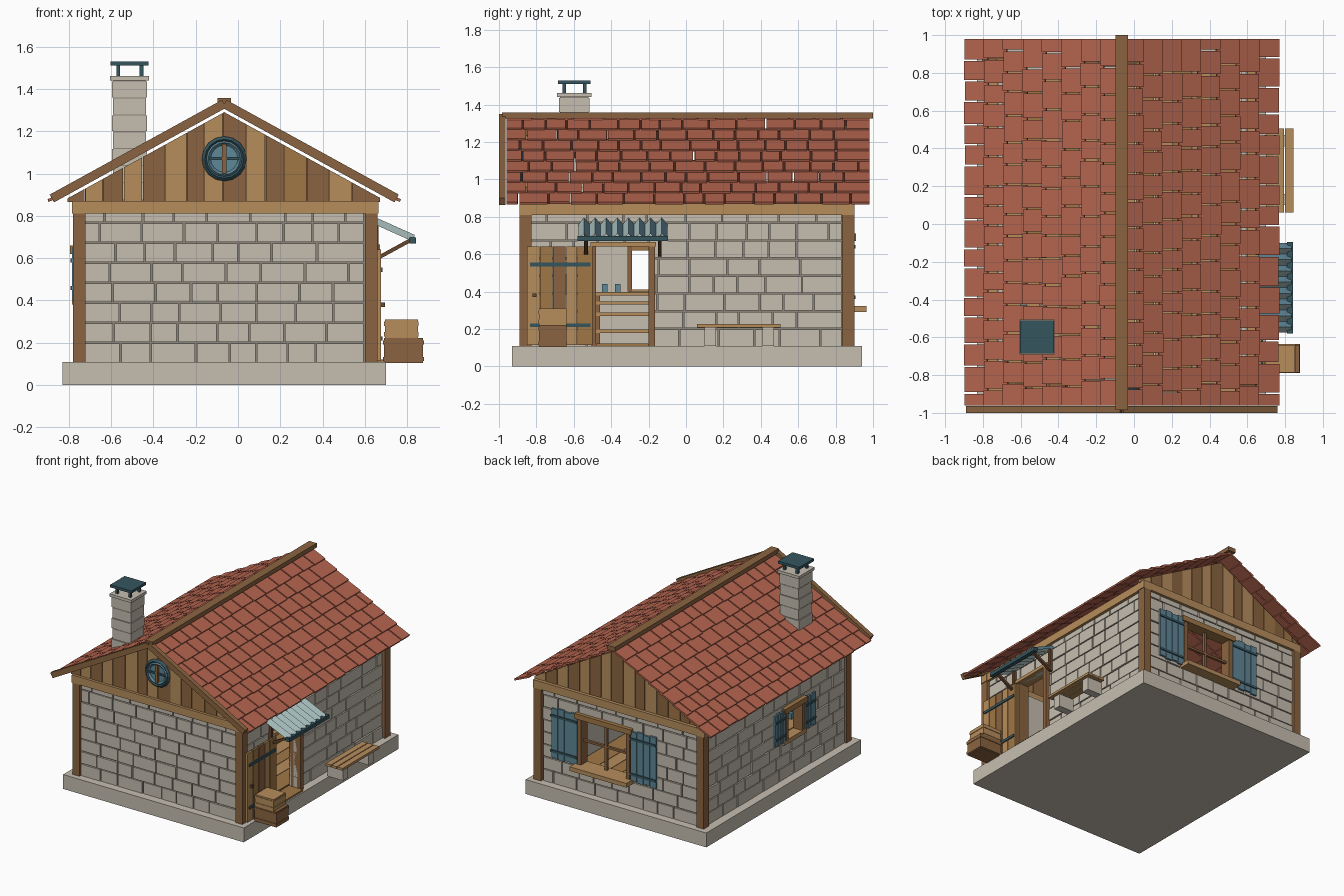
import bpy, bmesh, math, random
from mathutils import Matrix, Vector

random.seed(7)
if "Cube" in bpy.data.objects:
    bpy.data.objects.remove(bpy.data.objects["Cube"])


def material(name, code):
    rgb = [int(code[i:i + 2], 16) / 255 for i in (0, 2, 4)]
    col = [c / 12.92 if c < 0.04 else ((c + 0.055) / 1.055) ** 2.4 for c in rgb] + [1]
    m = bpy.data.materials.new(name)
    m.use_nodes = True
    m.diffuse_color = col
    m.node_tree.nodes["Principled BSDF"].inputs["Base Color"].default_value = col
    return m


STONE = material("pale stone", "c6beb0")
MORTAR = material("mortar grey", "8d867b")
CLAY = material("clay red", "b5654f")
TAN = material("tan wood", "b68d5c")
WOOD = material("mid wood", "a07746")
BROWN = material("brown wood", "8b6441")
DARK = material("dark wood", "65472d")
TEAL = material("dark teal metal", "35555f")
BLUE = material("blue paint", "5f8797")
PALE = material("pale awning", "a3bab8")


class Part:
    """One named mesh made of coloured solids."""

    def __init__(self, name):
        self.name, self.bm, self.mats = name, bmesh.new(), []

    def paint(self, faces, mat):
        if mat not in self.mats:
            self.mats.append(mat)
        for f in faces:
            f.material_index = self.mats.index(mat)

    def block(self, matrix, mat):
        vs = bmesh.ops.create_cube(self.bm, size=1, matrix=matrix)["verts"]
        self.paint({f for v in vs for f in v.link_faces}, mat)

    def box(self, x0, x1, y0, y1, z0, z1, mat):
        size = Vector((abs(x1 - x0), abs(y1 - y0), z1 - z0, 1))
        mid = Vector((x0 + x1, y0 + y1, z0 + z1)) / 2
        self.block(Matrix.Translation(mid) @ Matrix.Diagonal(size), mat)

    def panel(self, axis, u0, u1, z0, z1, d0, d1, mat):
        if axis == "y":
            self.box(u0, u1, d0, d1, z0, z1, mat)
        else:
            self.box(d0, d1, u0, u1, z0, z1, mat)

    def bar(self, a, b, wide, thick, mat):
        a, b = Vector(a), Vector(b)
        rot = (b - a).to_track_quat("X", "Z").to_matrix().to_4x4()
        size = Matrix.Diagonal(((b - a).length, wide, thick, 1))
        self.block(Matrix.Translation((a + b) / 2) @ rot @ size, mat)

    def prism(self, profile, y0, y1, mat):
        f = self.bm.faces.new([self.bm.verts.new((x, y0, z)) for x, z in profile])
        new = bmesh.ops.extrude_face_region(self.bm, geom=[f])["geom"]
        vs = [g for g in new if isinstance(g, bmesh.types.BMVert)]
        bmesh.ops.translate(self.bm, verts=vs, vec=(0, y1 - y0, 0))
        self.paint({f for v in vs for f in v.link_faces} | {f}, mat)

    def done(self):
        bmesh.ops.recalc_face_normals(self.bm, faces=self.bm.faces)
        me = bpy.data.meshes.new(self.name)
        self.bm.to_mesh(me)
        self.bm.free()
        for m in self.mats:
            me.materials.append(m)
        bpy.context.collection.objects.link(bpy.data.objects.new(self.name, me))


def spans(start, end, low, high):
    """Random widths filling a length."""
    u = start
    while u < end - 0.001:
        v = u + random.uniform(low, high)
        if end - v < low * 0.6:
            v = end
        yield u, min(v, end)
        u = v


CX, SLOPE, RIDGE = -0.065, 0.55, 1.315

# Foundation, floor and timber frame
p = Part("foundation"); p.box(-0.83, 0.70, -0.93, 0.94, 0, 0.11, STONE); p.done()
p = Part("floor_boards")
for i, (u, v) in enumerate(spans(-0.69, 0.56, 0.1, 0.1)):
    p.box(u, v - 0.004, -0.8, 0.81, 0.11, 0.12, (TAN, WOOD)[i % 2])
p.done()
p = Part("corner_posts")
for x in (-0.78, 0.60):
    for y in (-0.89, 0.835):
        p.box(x, x + 0.06, y, y + 0.065, 0.11, 0.81, BROWN)
p.done()
p = Part("wall_beams")
for y in (-0.89, 0.835):
    p.box(-0.785, 0.665, y, y + 0.065, 0.81, 0.87, TAN)
for x in (-0.78, 0.60):
    p.box(x, x + 0.06, -0.83, 0.84, 0.81, 0.87, TAN)
p.done()


# Stone walls: lining, mortar core and blocks, each cut around an opening
def stone_wall(name, axis, u0, u1, face, sign, hole=None):
    part = Part(name)

    def piece(a, b, lo, hi, d0, d1, mat):
        rects = [(a, b, lo, hi)]
        if hole and a < hole[1] and b > hole[0] and lo < hole[3] and hi > hole[2]:
            m0, m1 = max(a, hole[0]), min(b, hole[1])
            rects = [(a, hole[0], lo, hi), (hole[1], b, lo, hi),
                     (m0, m1, lo, hole[2]), (m0, m1, hole[3], hi)]
        for r in rects:
            if r[1] - r[0] > 0.004 and r[3] - r[2] > 0.004:
                part.panel(axis, *r, face - sign * d0, face - sign * d1, mat)

    piece(u0, u1, 0.11, 0.81, 0.012, 0.05, MORTAR)
    piece(u0, u1, 0.11, 0.81, 0.05, 0.07, STONE)
    z, pitch = 0.11, 0.0945
    while z < 0.8:
        for a, b in spans(u0 - random.uniform(0, 0.08), u1, 0.12, 0.22):
            piece(max(a, u0), b - 0.008, z, min(z + pitch - 0.007, 0.81),
                  random.uniform(-0.003, 0.003), 0.03, STONE)
        z += pitch
    part.done()


DOOR = (-0.49, -0.20, 0.11, 0.64)
BACK = (-0.14, 0.28, 0.31, 0.69)
SIDE = (-0.31, -0.10, 0.40, 0.64)
stone_wall("front_wall", "y", -0.72, 0.60, -0.87, -1)
stone_wall("back_wall", "y", -0.72, 0.60, 0.88, 1, BACK)
stone_wall("door_wall", "x", -0.83, 0.84, 0.64, 1, DOOR)
stone_wall("window_wall", "x", -0.83, 0.84, -0.765, -1, SIDE)


# Plank gables cut to the roof slope
def gable(name, y0, y1):
    part = Part(name)
    top = lambda x: RIDGE - 0.025 - SLOPE * abs(x - CX)
    for i, (a, b) in enumerate(spans(CX - 0.74, CX + 0.74, 0.075, 0.11)):
        b -= 0.004
        tops = [(b, top(b))] + ([(CX, top(CX))] if a < CX < b else []) + [(a, top(a))]
        mat = random.choice((TAN, TAN, WOOD)) if i % 2 else BROWN
        part.prism([(a, 0.865), (b, 0.865)] + tops, y0, y1, mat)
    part.done()


gable("front_gable", -0.87, -0.845)
gable("back_gable", 0.85, 0.875)

# Roof tiles, eight overlapping courses on each side
angle = math.atan(SLOPE)
pitch = 0.82 / math.cos(angle) / 8
for side, name in ((-1, "roof_tiles_right"), (1, "roof_tiles_left")):
    p = Part(name)
    for row in range(8):
        for a, b in spans(-0.965 - random.uniform(0, 0.06), 0.985, 0.1, 0.165):
            a = max(a, -0.965)
            if b - a < 0.02:
                continue
            tilt = angle - 0.09
            s = (row + 0.5) * pitch + random.uniform(-0.004, 0.004)
            down = Vector((side * math.cos(tilt), 0, -math.sin(tilt)))
            mid = Vector((CX + side * s * math.cos(angle), (a + b) / 2,
                          RIDGE + 0.008 - s * math.sin(angle)))
            half = down * (pitch / 2 + 0.008)
            p.bar(mid - half, mid + half, b - a - 0.009, 0.013, CLAY)
    p.done()
p = Part("ridge_beam"); p.box(-0.097, -0.033, -0.985, 1, 1.325, 1.357, BROWN); p.done()
p = Part("barge_boards")
for s in (-1, 1):
    p.bar((CX, -0.982, 1.33), (CX + s * 0.815, -0.982, 0.882), 0.036, 0.042, BROWN)
p.done()

# Chimney with metal cover
p = Part("chimney")
for i in range(7):
    z = 0.88 + i * 0.08
    g = 0.004 * (i % 2)
    p.box(-0.595 + g, -0.43 - g, -0.68 + g, -0.515 - g, z, z + 0.075, STONE)
p.box(-0.588, -0.437, -0.673, -0.522, 0.87, 1.44, MORTAR)
p.box(-0.605, -0.42, -0.69, -0.505, 1.44, 1.462, STONE)
p.done()
p = Part("chimney_cover")
for x in (-0.575, -0.465):
    for y in (-0.66, -0.55):
        p.box(x, x + 0.018, y, y + 0.018, 1.46, 1.512, TEAL)
p.box(-0.603, -0.423, -0.685, -0.51, 1.51, 1.53, TEAL)
p.done()


# Round gable window
def ring(name, radius, thick, mat):
    bpy.ops.mesh.primitive_torus_add(location=(CX, -0.878, 1.07), rotation=(math.pi / 2, 0, 0),
        major_radius=radius, minor_radius=thick, major_segments=16, minor_segments=4)
    o = bpy.context.object
    o.name = name
    o.data.materials.append(mat)


ring("round_window_rim", 0.092, 0.014, TEAL)
ring("round_window_frame", 0.076, 0.014, BLUE)
bpy.ops.mesh.primitive_cylinder_add(vertices=16, radius=0.08, depth=0.012,
    location=(CX, -0.874, 1.07), rotation=(math.pi / 2, 0, 0))
bpy.context.object.name = "round_window_glass"
bpy.context.object.data.materials.append(BLUE)
p = Part("round_window_cross")
p.box(CX - 0.01, CX + 0.01, -0.895, -0.875, 1.0, 1.14, BROWN)
p.box(CX - 0.07, CX + 0.07, -0.89, -0.875, 1.063, 1.077, TEAL)
p.done()


# Square windows with frames, bars, sill and plank shutters
def window(name, axis, face, sign, hole, shutter, sill):
    u0, u1, z0, z1 = hole
    out = lambda d: face + sign * d
    p = Part(name + "_frame")
    w = 0.03
    for a in (u0 - 0.01, u1 - w + 0.01):
        p.panel(axis, a, a + w, z0, z1, out(-0.06), out(0.02), BROWN)
    p.panel(axis, u0 - 0.03, u1 + 0.03, z1 - 0.02, z1 + 0.02, out(-0.06), out(0.03), WOOD)
    p.panel(axis, u0 - 0.03, u1 + 0.03, z0 - 0.02, z0 + 0.012, out(-0.06), out(sill), TAN)
    mid, zm = (u0 + u1) / 2, (z0 + z1) / 2
    if sill > 0.05:
        p.panel(axis, mid - 0.01, mid + 0.01, z0, z1, out(-0.03), out(-0.01), BROWN)
        p.panel(axis, u0, u1, zm - 0.008, zm + 0.008, out(-0.03), out(-0.01), BROWN)
    p.done()
    p = Part(name + "_shutters")
    for a in (u0 - 0.015 - shutter, u1 + 0.015):
        for i in range(4):
            c = a + i * shutter / 4
            drop = 0.008 * (i % 2)
            p.panel(axis, c, c + shutter / 4 - 0.004, z0 + drop, z1 + 0.01 - drop,
                    out(0.005), out(0.02), BLUE)
        for z in (z0 + 0.05, z1 - 0.06):
            p.panel(axis, a, a + shutter, z, z + 0.018, out(0.02), out(0.027), TEAL)
    p.done()


window("back_window", "y", 0.88, 1, BACK, 0.22, 0.085)
window("side_window", "x", -0.765, -1, SIDE, 0.125, 0.02)

# Doorway and the door standing open against the wall
p = Part("door_frame")
p.box(0.57, 0.67, -0.20, -0.165, 0.11, 0.64, BROWN)
p.box(0.57, 0.655, -0.505, -0.48, 0.11, 0.64, BROWN)
p.box(0.57, 0.67, -0.51, -0.16, 0.64, 0.665, TAN)
p.box(0.57, 0.69, -0.48, -0.2, 0.11, 0.122, WOOD)
p.done()
p = Part("open_door")
for i, (a, b) in enumerate(spans(-0.85, -0.495, 0.06, 0.08)):
    p.box(0.66, 0.676, a, b - 0.005, 0.115, 0.64, (TAN, WOOD, BROWN)[i % 3])
for z in (0.21, 0.535):
    p.box(0.676, 0.684, -0.835, -0.51, z, z + 0.02, TEAL)
p.box(0.676, 0.695, -0.82, -0.80, 0.37, 0.39, DARK)
p.done()

# Folded awning on wooden brackets
p = Part("awning")
folds, y0, y1 = 8, -0.575, -0.10
step = (y1 - y0) / folds / 2
for i in range(folds * 2):
    up = 0.035 if i % 2 == 0 else 0
    ya, yb = y0 + i * step, y0 + (i + 1) * step
    za, zb = 0.035 - up, up
    quad = [(0.645, ya, 0.76 + za), (0.645, yb, 0.76 + zb), (0.835, yb, 0.675 + zb), (0.835, ya, 0.675 + za)]
    p.paint([p.bm.faces.new([p.bm.verts.new(q) for q in quad])], BLUE if i % 2 else PALE)
p.box(0.81, 0.842, y0 - 0.005, y1 + 0.005, 0.67, 0.698, TEAL)
p.done()
p = Part("awning_brackets")
for y in (-0.535, -0.14):
    p.bar((0.65, y, 0.595), (0.815, y, 0.685), 0.02, 0.018, DARK)
    p.box(0.64, 0.665, y - 0.01, y + 0.01, 0.59, 0.76, DARK)
p.done()

# Bench and crates outside
p = Part("bench")
for x in (0.70, 0.75, 0.80):
    p.box(x, x + 0.044, 0.06, 0.505, 0.208, 0.226, TAN)
for y in (0.10, 0.41):
    p.box(0.69, 0.82, y, y + 0.06, 0.11, 0.208, STONE)
p.done()
for name, x0, x1, z0, z1, mat in (("lower_crate", 0.69, 0.875, 0.105, 0.222, BROWN),
                                  ("upper_crate", 0.695, 0.85, 0.222, 0.31, TAN)):
    p = Part(name)
    p.box(x0, x1, -0.785, -0.64, z0, z1, mat)
    for z in (z0 + 0.008, z1 - 0.03):
        p.box(x0 - 0.004, x1 + 0.004, -0.789, -0.636, z, z + 0.02, mat)
    p.done()

# Furniture inside
p = Part("shelf_unit")
for z in (0.18, 0.27, 0.33, 0.38):
    p.box(-0.68, -0.5, -0.48, -0.05, z, z + 0.018, TAN)
for y in (-0.48, -0.07):
    p.box(-0.68, -0.5, y, y + 0.02, 0.12, 0.38, BROWN)
for y in (-0.45, -0.38):
    p.box(-0.6, -0.57, y, y + 0.03, 0.398, 0.44, BLUE)
p.done()
p = Part("stove")
p.box(-0.6, -0.42, -0.7, -0.5, 0.12, 0.42, TEAL)
p.box(-0.54, -0.48, -0.63, -0.57, 0.42, 0.88, TEAL)
p.done()
